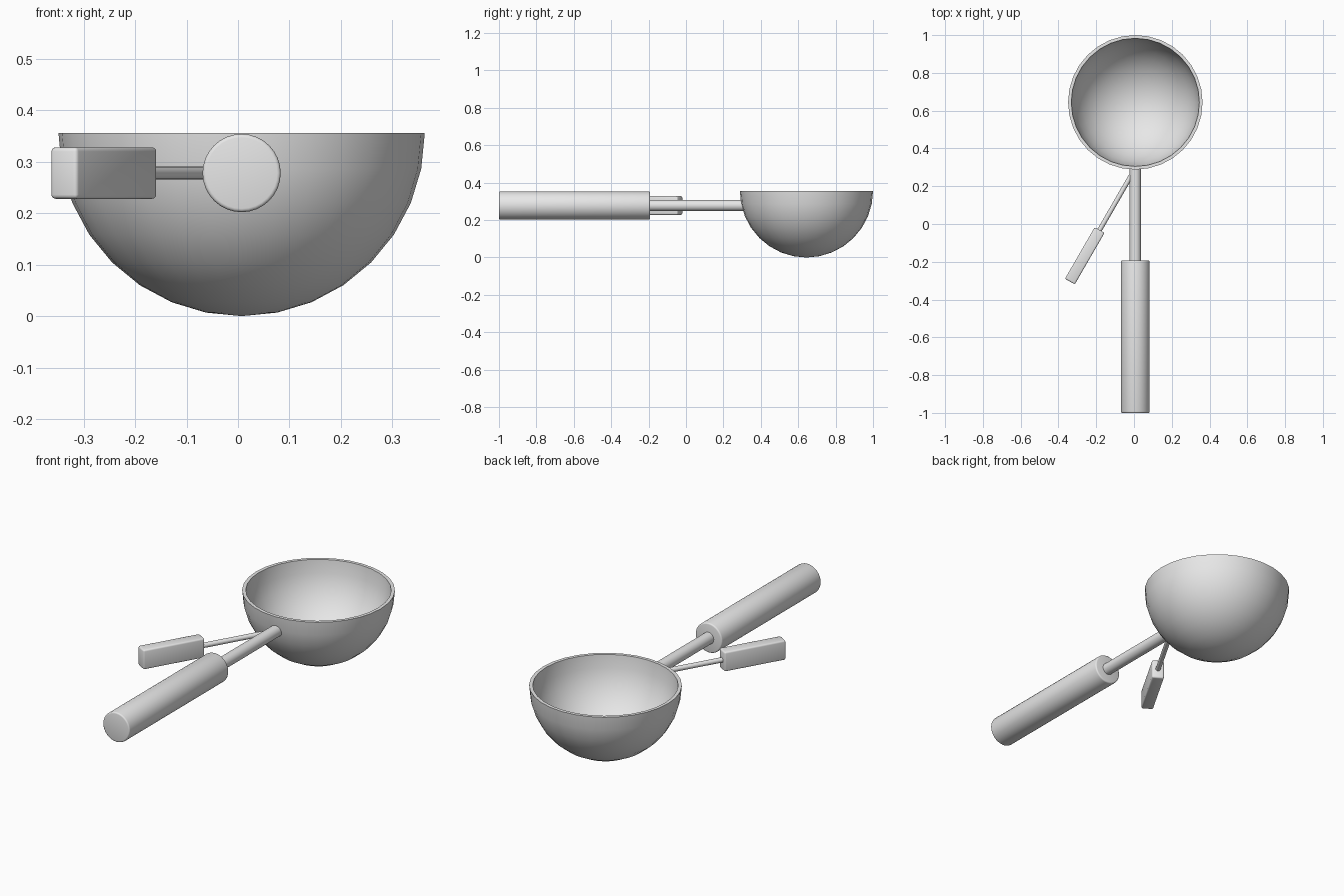
import bpy, bmesh, math
from mathutils import Matrix, Vector

if "Cube" in bpy.data.objects:
    bpy.data.objects.remove(bpy.data.objects["Cube"])

metal = bpy.data.materials.new("light_grey")
metal.diffuse_color = (0.8, 0.8, 0.8, 1)
metal.use_nodes = True
metal.node_tree.nodes["Principled BSDF"].inputs["Base Color"].default_value = metal.diffuse_color

CX, AXIS_Z = 0.007, 0.278


def finish(name, bm, bevel=0.0, matrix=None):
    """Turn a bmesh into a named, shaded object, with optional rounded edges."""
    bmesh.ops.recalc_face_normals(bm, faces=bm.faces)
    mesh = bpy.data.meshes.new(name)
    bm.to_mesh(mesh)
    bm.free()
    if matrix:
        mesh.transform(matrix)
    mesh.materials.append(metal)
    ob = bpy.data.objects.new(name, mesh)
    bpy.context.collection.objects.link(ob)
    bpy.ops.object.select_all(action='DESELECT')
    ob.select_set(True)
    bpy.context.view_layer.objects.active = ob
    if bevel:
        mod = ob.modifiers.new("rounded_edges", 'BEVEL')
        mod.width, mod.segments = bevel, 3
        mod.limit_method, mod.angle_limit = 'ANGLE', math.radians(40)
        bpy.ops.object.modifier_apply(modifier=mod.name)
    bpy.ops.object.shade_smooth_by_angle(angle=math.radians(35))
    return ob


def rod(name, start, end, radius, sides=32, bevel=0.0):
    """Cylinder between two points."""
    a, b = Vector(start), Vector(end)
    bm = bmesh.new()
    bmesh.ops.create_cone(bm, cap_ends=True, segments=sides, radius1=radius,
                          radius2=radius, depth=(b - a).length)
    turn = (b - a).to_track_quat('Z', 'Y').to_matrix().to_4x4()
    return finish(name, bm, bevel, Matrix.Translation((a + b) / 2) @ turn)


# Bowl: hollow hemisphere spun from an outer and an inner arc
R, INNER, STEPS = 0.356, 0.339, 8
angles = [math.pi / 2 * i / STEPS for i in range(STEPS + 1)]
profile = [(R * math.sin(t), -R * math.cos(t)) for t in angles]
profile += [(INNER * math.sin(t), -INNER * math.cos(t)) for t in reversed(angles)]
bm = bmesh.new()
verts = [bm.verts.new((x, 0, z)) for x, z in profile]
edges = [bm.edges.new(pair) for pair in zip(verts, verts[1:])]
bmesh.ops.spin(bm, geom=verts + edges, cent=(0, 0, 0), axis=(0, 0, 1),
               angle=2 * math.pi, steps=32, use_duplicate=False)
bmesh.ops.remove_doubles(bm, verts=bm.verts, dist=0.0005)
finish("bowl", bm, matrix=Matrix.Translation((CX, 0.644, R)))

# Main grip and the shaft joining it to the bowl
rod("handle_grip", (CX, -1, AXIS_Z), (CX, -0.193, AXIS_Z), 0.076, bevel=0.007)
rod("handle_shaft", (CX, -0.21, AXIS_Z), (CX, 0.308, AXIS_Z), 0.03)

# Thumb lever: thin stem angled off the shaft, with a rectangular paddle
turn = Matrix.Rotation(math.radians(-30), 4, 'Z')
along = turn @ Vector((0, 1, 0))
paddle_end = Vector((-0.182, -0.032, AXIS_Z))
rod("lever_stem", paddle_end - along * 0.02, paddle_end + along * 0.36, 0.0125, sides=16)

bm = bmesh.new()
bmesh.ops.create_cube(bm, size=1, matrix=Matrix.Diagonal((0.06, 0.315, 0.10, 1)))
finish("lever_paddle", bm, 0.008,
       Matrix.Translation(paddle_end - along * 0.1575) @ turn)
